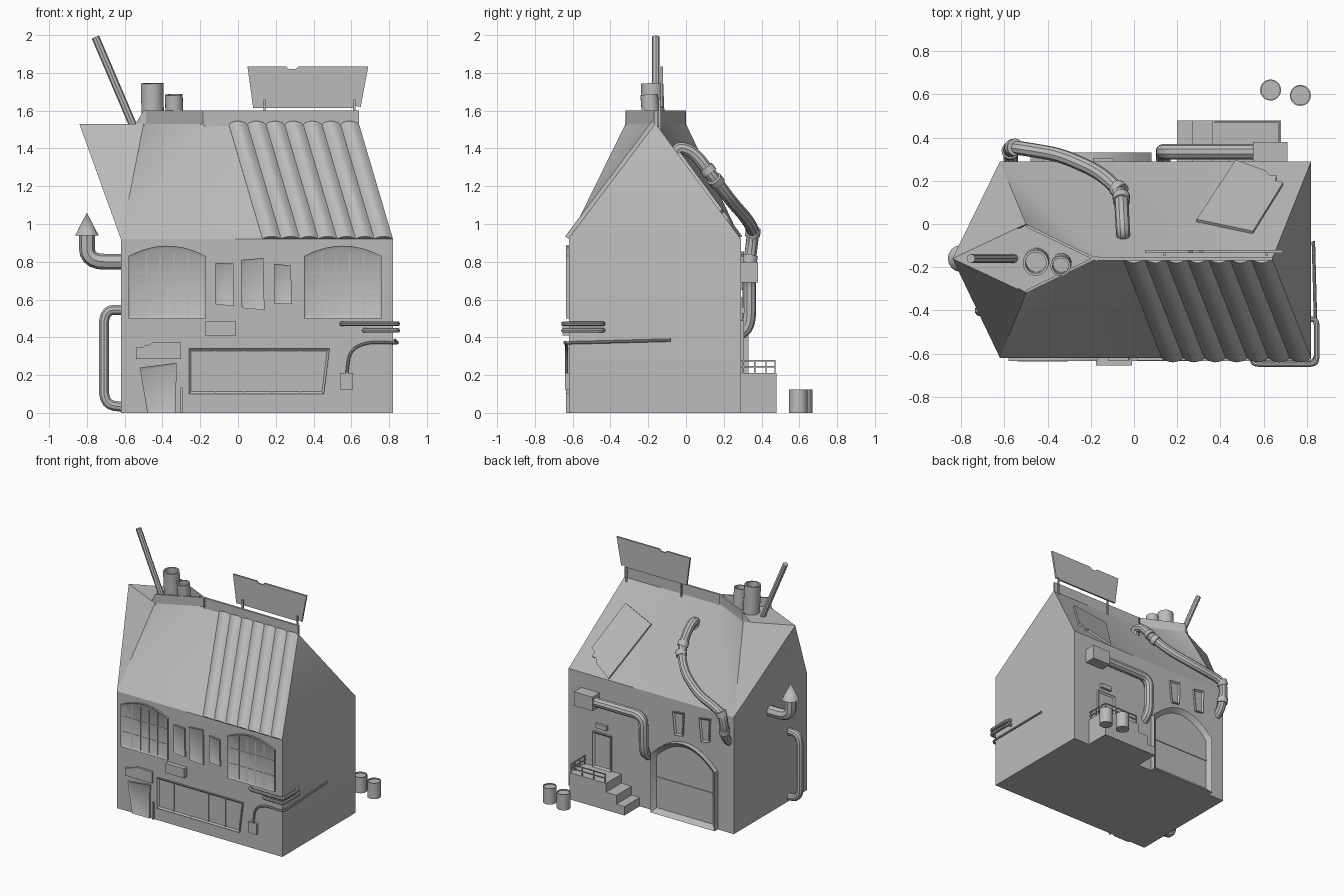
import bpy, bmesh, math
from mathutils import Vector

cube = bpy.data.objects.get("Cube")
if cube:
    bpy.data.objects.remove(cube, do_unlink=True)

grey = bpy.data.materials.new("plain_grey")
grey.use_nodes = True
grey.diffuse_color = (0.5, 0.5, 0.5, 1)
grey.node_tree.nodes["Principled BSDF"].inputs["Base Color"].default_value = (0.5, 0.5, 0.5, 1)
made = []
FRONT, BACK = -0.62, 0.29


def finish(name, bm):
    bmesh.ops.recalc_face_normals(bm, faces=bm.faces)
    mesh = bpy.data.meshes.new(name)
    bm.to_mesh(mesh)
    bm.free()
    mesh.materials.append(grey)
    ob = bpy.data.objects.new(name, mesh)
    bpy.context.collection.objects.link(ob)
    made.append(ob)
    return ob


def prism(name, pts, vec, border=0, depth=0):
    """Extrude a polygon along vec; optionally recess its far face inside a border."""
    vec = Vector(vec)
    bm = bmesh.new()
    face = bm.faces.new([bm.verts.new(p) for p in pts])
    ext = bmesh.ops.extrude_face_region(bm, geom=[face], use_keep_orig=True)
    bmesh.ops.translate(bm, vec=vec, verts=[g for g in ext["geom"] if isinstance(g, bmesh.types.BMVert)])
    bmesh.ops.recalc_face_normals(bm, faces=bm.faces)
    if border:
        cap = max(bm.faces, key=lambda f: f.calc_center_median().dot(vec))
        bmesh.ops.inset_region(bm, faces=[cap], thickness=border, use_even_offset=True)
        bmesh.ops.translate(bm, vec=-vec.normalized() * depth, verts=cap.verts)
    return finish(name, bm)


def front(name, pts, out=0.01, border=0, depth=0):
    return prism(name, [(x, FRONT, z) for x, z in pts], (0, -out, 0), border, depth)


def back(name, pts, out=0.01, border=0, depth=0):
    return prism(name, [(x, BACK, z) for x, z in pts], (0, out, 0), border, depth)


def rect(x0, x1, z0, z1):
    return [(x0, z0), (x1, z0), (x1, z1), (x0, z1)]


def arch(x0, x1, z0, z1, top, n=10):
    curve = [(x1 + (x0 - x1) * i / n, z1 + (top - z1) * (1 - (2 * i / n - 1) ** 2)) for i in range(n + 1)]
    return [(x0, z0), (x1, z0)] + curve


def box(name, x0, x1, y0, y1, z0, z1):
    return prism(name, [(x0, y0, z0), (x1, y0, z0), (x1, y1, z0), (x0, y1, z0)], (0, 0, z1 - z0))


def cyl(name, a, b, r, r2=None, sides=20, rim=0, depth=0):
    a, b = Vector(a), Vector(b)
    bm = bmesh.new()
    length = (b - a).length
    bmesh.ops.create_cone(bm, cap_ends=True, segments=sides, radius1=r, radius2=r if r2 is None else r2, depth=length)
    if rim:
        cap = max(bm.faces, key=lambda f: f.calc_center_median().z)
        bmesh.ops.inset_region(bm, faces=[cap], thickness=rim)
        inner = bmesh.ops.extrude_face_region(bm, geom=[cap])["geom"]
        bmesh.ops.translate(bm, vec=(0, 0, -depth), verts=[g for g in inner if isinstance(g, bmesh.types.BMVert)])
        if cap.is_valid:
            bmesh.ops.delete(bm, geom=[cap], context="FACES_ONLY")
    rot = (b - a).to_track_quat("Z", "Y").to_matrix().to_4x4()
    bm.transform(rot)
    bmesh.ops.translate(bm, vec=(a + b) / 2, verts=bm.verts)
    return finish(name, bm)


def tube(name, pts, r, bend=0.05, res=3):
    """Round pipe along a path with rounded corners."""
    pts = [Vector(p) for p in pts]
    path = [pts[0]]
    for p, q, s in zip(pts, pts[1:], pts[2:]):
        u = q + (p - q).normalized() * min(bend, (p - q).length * 0.48)
        v = q + (s - q).normalized() * min(bend, (s - q).length * 0.48)
        path += [u * (1 - t) ** 2 + q * 2 * t * (1 - t) + v * t * t for t in (0, .2, .4, .6, .8, 1)]
    path.append(pts[-1])
    cu = bpy.data.curves.new(name, "CURVE")
    cu.dimensions = "3D"
    cu.bevel_depth, cu.bevel_resolution, cu.use_fill_caps = r, res, True
    sp = cu.splines.new("POLY")
    sp.points.add(len(path) - 1)
    for point, co in zip(sp.points, path):
        point.co = (*co, 1)
    cu.materials.append(grey)
    ob = bpy.data.objects.new(name, cu)
    bpy.context.collection.objects.link(ob)
    made.append(ob)


# House walls with hipped roof and flared corner turret
bm = bmesh.new()
V = {k: bm.verts.new(c) for k, c in {
    "a": (-.62, FRONT, 0), "b": (.82, FRONT, 0), "c": (.82, BACK, 0), "d": (-.62, BACK, 0),
    "A": (-.62, FRONT, .92), "B": (.82, FRONT, .92), "C": (.82, BACK, .92), "D": (-.62, BACK, .92),
    "P": (-.84, -.16, 1.53), "F": (-.5, -.32, 1.53), "G": (-.5, 0, 1.53),
    "R": (-.17, -.16, 1.53), "E": (.64, -.16, 1.53)}.items()}
for loop in "abcd abBA bcCB cdDC daAD ABER ARF AFP DAP DPG DGR CDRE BCE FRGP".split():
    bm.faces.new([V[k] for k in loop])
finish("house_body", bm)

# Parapet around the turret and along the ridge
for side, y in (("front", -.32), ("back", 0)):
    edge = -.16 + (y + .16) * .85
    prism("turret_parapet_" + side, [(-.55, edge, 1.52), (-.5, y, 1.52), (-.5, y, 1.6)], (.012, 0, 0))
    prism("turret_wall_" + side, [(-.5, y, 1.52), (-.17, -.16, 1.52), (-.17, -.16, 1.6), (-.5, y, 1.6)],
          (0, .014 if y < -.16 else -.014, 0))
box("ridge_board", -.17, .64, -.168, -.152, 1.5, 1.6)

# Corrugated sheet on the front roof slope
ribs, steps = 7, 8
normal = Vector((0, -.8, .6))
top = [Vector((-.05 + .69 * i / (ribs * steps), -.16, 1.53)) + normal * (.003 + .022 * abs(math.sin(math.pi * i / steps)))
       for i in range(ribs * steps + 1)]
prism("corrugated_sheet", [(-.05, -.16, 1.53)] + top + [(.64, -.16, 1.53)], (.18, -.46, -.61))

# Patch on the back roof slope
patch = [(.29, .01), (.47, .285), (.61, .235), (.625, .215), (.66, .215), (.655, .19), (.69, .18), (.55, -.045)]
prism("roof_patch", [(x, y, .92 + (BACK - y) / .45 * .61) for x, y in patch], (0, .012, .009))

# Chimneys and leaning pole
cyl("large_chimney", (-.45, -.17, 1.5), (-.455, -.18, 1.745), .06, rim=.012, depth=.15)
cyl("small_chimney", (-.335, -.18, 1.5), (-.34, -.195, 1.685), .047, rim=.01, depth=.1)
cyl("leaning_pole", (-.555, -.16, 1.52), (-.755, -.16, 1.99), .021, sides=8)

# Roof signboard
board = [(.08, 1.615), (.61, 1.615), (.62, 1.625), (.65, 1.62), (.655, 1.65), (.69, 1.835), (.32, 1.835),
         (.305, 1.82), (.27, 1.82), (.255, 1.835), (.05, 1.835)]
prism("signboard", [(x, -.135, z) for x, z in board], (0, .014, 0))
for x in (.14, .615):
    box("signboard_post", x - .006, x + .006, -.145, -.133, 1.45, 1.66)

# Arched front windows with glazing bars
for x in (-.375, .555):
    front("arched_window", arch(x - .205, x + .205, .5, .83, .885), .014, .016, .01)
    for k in (-.11, -.037, .037, .11):
        front("window_bar", rect(x + k - .003, x + k + .003, .51, .85), .007)
    for z in (.62, .74):
        front("window_bar", rect(x - .19, x + .19, z - .003, z + .003), .007)

# Small front panels, shop window, sign, door
front("left_panel", [(-.12, .575), (-.02, .565), (-.025, .79), (-.12, .795)], .012, .01, .006)
front("middle_panel", [(.02, .555), (.14, .545), (.135, .82), (.015, .81)], .012, .01, .006)
front("right_panel", [(.19, .58), (.285, .575), (.28, .78), (.19, .79)], .012, .01, .006)
front("lamp_box", rect(-.175, -.01, .41, .485), .035)
front("shop_window", [(-.26, .1), (.455, .1), (.485, .34), (-.26, .34)], .014, .012, .01)
for x in (-.12, .03, .18, .33):
    front("shop_window_bar", rect(x - .004, x + .004, .11, .33), .01)
front("front_sign", [(-.54, .285), (-.305, .285), (-.305, .375), (-.45, .375), (-.47, .36), (-.49, .36), (-.5, .35), (-.54, .345)], .016)
front("front_door", [(-.48, 0), (-.33, 0), (-.325, .265), (-.52, .24)], .012, .014, .008)
front("door_post", rect(-.305, -.292, 0, .135), .015)

# Cable coil, meter box and cable at the front corner
for x, z in ((.55, .472), (.67, .437)):
    tube("corner_coil", [(x, -.61, z), (x, -.648, z), (.845, -.648, z), (.845, -.44, z), (.8, -.44, z)], .013, .03)
front("meter_box", rect(.54, .61, .125, .21), .02)
tube("wall_cable", [(.575, -.632, .2), (.59, -.632, .33), (.68, -.635, .375), (.845, -.645, .37),
                    (.84, -.45, .375), (.83, -.08, .385)], .008, .06)

# Pipes on the left wall
tube("vent_pipe", [(-.6, -.16, .8), (-.8, -.16, .8), (-.8, -.16, .95)], .042, .1, 2)
cyl("vent_cap", (-.8, -.16, .94), (-.8, -.16, 1.06), .062, 0, 16)
tube("drain_pipe", [(-.6, -.4, .545), (-.71, -.4, .545), (-.71, -.4, .045), (-.6, -.4, .03)], .028, .08)

# Roof hose running down the back
hose = [(-.05, -.05, 1.33), (-.05, -.05, 1.41), (-.055, .04, 1.385), (-.06, .15, 1.24), (-.16, .24, 1.12),
        (-.34, .32, 1.03), (-.55, .355, .97), (-.575, .35, .9), (-.57, .33, .76), (-.57, .27, .71)]
tube("roof_hose", hose, .033, .08)
for i, t in ((2, .7), (3, .1), (6, .2), (7, .6)):
    a, b = Vector(hose[i]), Vector(hose[i + 1])
    mid, axis = a.lerp(b, t), (b - a).normalized() * .02
    cyl("hose_collar", mid - axis, mid + axis, .04)

# Vent duct on the back wall
box("duct_box", .55, .71, BACK, .38, .69, .8)
tube("duct_pipe", [(.6, .335, .745), (.135, .335, .745), (.135, .335, .46), (.135, .27, .41)], .036, .08)

# Garage door, back windows, back door
back("garage_door", arch(-.48, .08, 0, .46, .61), .04, .035, .03)
back("garage_seam", rect(-.445, .045, .27, .282), .016)
back("back_window", [(-.185, .66), (-.115, .65), (-.095, .83), (-.19, .84)], .016, .012, .01)
back("back_window", [(-.415, .67), (-.345, .66), (-.325, .84), (-.42, .855)], .016, .012, .01)
back("back_door", rect(.44, .6, .21, .49), .016, .014, .01)
back("door_plate", rect(.475, .57, .525, .56), .02)

# Porch with steps and railing
for x0, x1, z in ((.36, .68, .21), (.27, .36, .14), (.2, .27, .07)):
    box("porch_step", x0, x1, BACK, .48, 0, z)
for z in (.24, .272):
    box("rail", .37, .675, .468, .475, z, z + .007)
    box("rail", .668, .675, BACK, .475, z, z + .007)
posts = [(x, .468) for x in (.37, .47, .57, .668)] + [(.668, y) for y in (.3, .36, .42)]
for x, y in posts:
    box("rail_post", x, x + .007, y, y + .007, .21, .279)

# Barrels
for x, y in ((.632, .62), (.77, .595)):
    cyl("barrel", (x, y, 0), (x, y, .125), .049, rim=.006, depth=.008)

# Turn pipes into meshes and smooth the round parts
bpy.ops.object.select_all(action="DESELECT")
for ob in made:
    ob.select_set(True)
bpy.context.view_layer.objects.active = next(o for o in made if o.type == "CURVE")
bpy.ops.object.convert(target="MESH")
bpy.ops.object.shade_smooth_by_angle(angle=math.radians(35))
